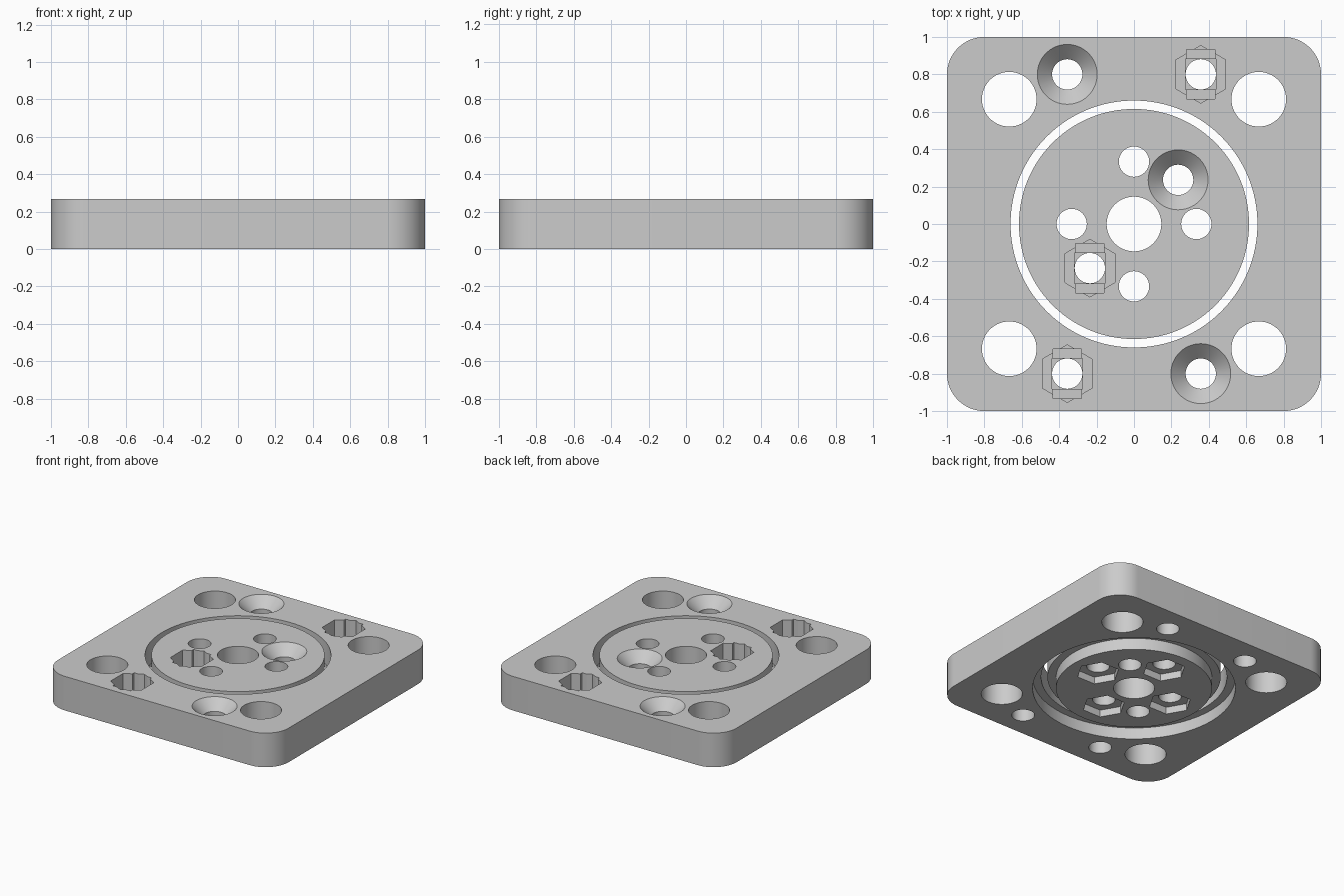
import bpy, bmesh, math
from mathutils import Matrix

cube = bpy.data.objects.get("Cube")
if cube:
    bpy.data.objects.remove(cube, do_unlink=True)

T = 0.267          # plate thickness
HOLE = 0.081       # screw hole radius
BIG = 0.146        # large hole radius
HEX = 0.154        # nut pocket corner radius
PAD = 0.05         # cutter overshoot

grey = bpy.data.materials.new("light_grey")
grey.use_nodes = True
grey.diffuse_color = (0.6, 0.6, 0.6, 1)
grey.node_tree.nodes["Principled BSDF"].inputs["Base Color"].default_value = grey.diffuse_color


def add_object(name, bm):
    mesh = bpy.data.meshes.new(name)
    bmesh.ops.recalc_face_normals(bm, faces=bm.faces)
    bm.to_mesh(mesh)
    bm.free()
    mesh.materials.append(grey)
    obj = bpy.data.objects.new(name, mesh)
    bpy.context.collection.objects.link(obj)
    return obj


def prism(name, x, y, z0, z1, r0, r1=None, sides=96, turn=0):
    """Upright cylinder, cone or prism from z0 to z1."""
    bm = bmesh.new()
    place = Matrix.Translation((x, y, (z0 + z1) / 2)) @ Matrix.Rotation(turn, 4, "Z")
    bmesh.ops.create_cone(bm, cap_ends=True, segments=sides, radius1=r0,
                          radius2=r0 if r1 is None else r1, depth=z1 - z0, matrix=place)
    return add_object(name, bm)


def block(name, x, y, z0, z1, hx, hy):
    bm = bmesh.new()
    place = Matrix.Translation((x, y, (z0 + z1) / 2)) @ Matrix.Diagonal((2 * hx, 2 * hy, z1 - z0, 1))
    bmesh.ops.create_cube(bm, size=1, matrix=place)
    return add_object(name, bm)


def through(x, y, r, sides=96):
    return prism("hole_cutter", x, y, -PAD, T + PAD, r, sides=sides)


def countersunk(x, y):
    """Screw hole with a conical seat on top."""
    slope = 0.16 - HOLE
    return [through(x, y, HOLE),
            prism("cone_cutter", x, y, T - slope, T + PAD, HOLE, 0.16 + PAD)]


def nut_pocket(x, y):
    """Screw hole with a hexagonal pocket on top and two stepped bridging layers."""
    top = T + PAD
    return [through(x, y, HOLE),
            prism("hex_cutter", x, y, T - 0.133, top, HEX, sides=6),
            block("slot_cutter", x, y, T - 0.143, top, HEX / 2 - 0.001, HEX * 0.86),
            block("square_cutter", x, y, T - 0.153, top, HEX / 2 + 0.005, HOLE + 0.001)]


def cut(obj, cutters):
    for c in cutters:
        c.hide_render = True
        mod = obj.modifiers.new("cut", "BOOLEAN")
        mod.operation = "DIFFERENCE"
        mod.solver = "EXACT"
        mod.object = c
    graph = bpy.context.evaluated_depsgraph_get()
    mesh = bpy.data.meshes.new_from_object(obj.evaluated_get(graph))
    obj.modifiers.clear()
    obj.data = mesh
    for c in cutters:
        bpy.data.objects.remove(c, do_unlink=True)
    bpy.ops.object.select_all(action="DESELECT")
    obj.select_set(True)
    bpy.context.view_layer.objects.active = obj
    bpy.ops.object.shade_smooth_by_angle(angle=math.radians(25))


# Square plate with rounded corners
bm = bmesh.new()
bmesh.ops.create_cube(bm, size=1, matrix=Matrix.Translation((0, 0, T / 2)) @ Matrix.Diagonal((2, 2, T, 1)))
corners = [e for e in bm.edges if abs(e.verts[0].co.z - e.verts[1].co.z) > T / 2]
bmesh.ops.bevel(bm, geom=corners, offset=0.2, segments=16, profile=0.5, affect="EDGES")
outer_plate = add_object("outer_plate", bm)

# Plate openings: disc bore, wider step below, corner holes, screw holes
cutters = [through(0, 0, 0.66, 128), prism("step_cutter", 0, 0, -PAD, 0.09, 0.72, sides=128)]
cutters += [through(0.667 * sx, 0.667 * sy, BIG) for sx in (-1, 1) for sy in (-1, 1)]
for s in (-1, 1):
    cutters += countersunk(-0.357 * s, 0.8 * s)
    cutters += nut_pocket(0.357 * s, 0.8 * s)
cut(outer_plate, cutters)

# Inner disc, narrower at its foot
bm = bmesh.new()
profile = [(0, 0), (0.554, 0), (0.554, 0.09), (0.615, 0.09), (0.615, T), (0, T)]
verts = [bm.verts.new((r, 0, z)) for r, z in profile]
edges = [bm.edges.new(pair) for pair in zip(verts, verts[1:])]
bmesh.ops.spin(bm, geom=verts + edges, axis=(0, 0, 1), cent=(0, 0, 0), angle=2 * math.pi, steps=128)
bmesh.ops.remove_doubles(bm, verts=bm.verts, dist=0.0001)
bmesh.ops.dissolve_limit(bm, angle_limit=0.01, verts=bm.verts, edges=bm.edges)
inner_disc = add_object("inner_disc", bm)

# Disc openings: centre bore, diagonal screw holes, cross holes with hex pockets below
cutters = [through(0, 0, BIG)] + countersunk(0.236, 0.236) + nut_pocket(-0.236, -0.236)
for i in range(4):
    x, y = math.cos(i * math.pi / 2) / 3, math.sin(i * math.pi / 2) / 3
    cutters += [through(x, y, HOLE),
                prism("hex_cutter", x, y, -PAD, 0.055, HEX, sides=6, turn=math.pi / 6)]
cut(inner_disc, cutters)
